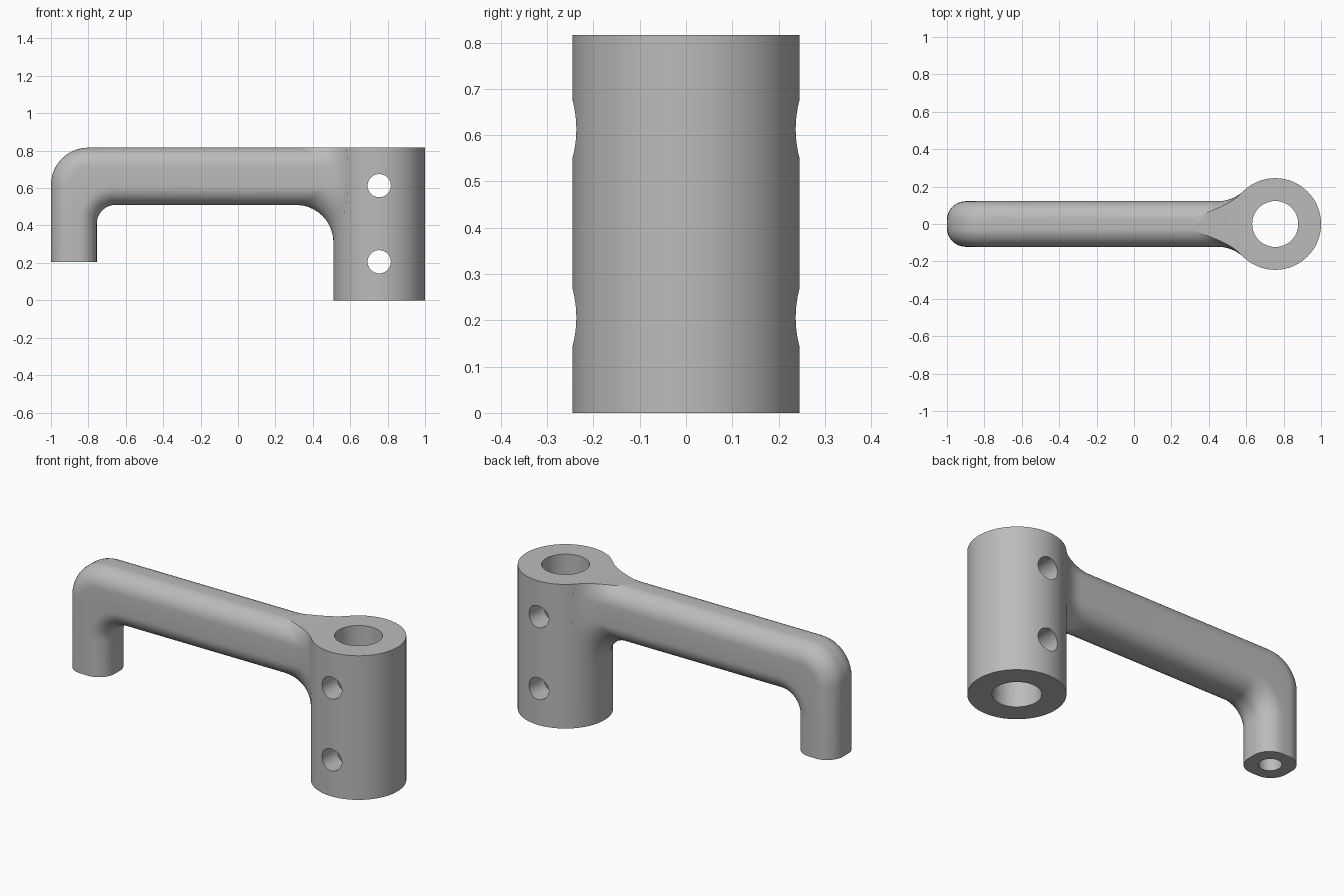
import bpy, bmesh
from math import sin, cos, pi, sqrt, radians
from mathutils import Vector

if "Cube" in bpy.data.objects:
    bpy.data.objects.remove(bpy.data.objects["Cube"])

TOP, BOTTOM = 0.8165, 0.51      # arm height range
HALF, EDGE = 0.122, 0.1         # arm half width, edge rounding
AXIS_X, TUBE_R = 0.755, 0.245   # tube position and radius
BLEND = 0.2                     # fillet between arm and tube
LEG_X, LEG_Z = -0.8775, 0.205   # leg centre and its lower end
STEPS = 10

metal = bpy.data.materials.new("grey metal")
metal.use_nodes = True
GREY = (0.5, 0.5, 0.5, 1)
metal.diffuse_color = GREY
metal.node_tree.nodes["Principled BSDF"].inputs["Base Color"].default_value = GREY


def add_object(name, bm):
    bmesh.ops.recalc_face_normals(bm, faces=bm.faces)
    mesh = bpy.data.meshes.new(name)
    bm.to_mesh(mesh)
    bm.free()
    mesh.materials.append(metal)
    obj = bpy.data.objects.new(name, mesh)
    bpy.context.collection.objects.link(obj)
    return obj


def cylinder(name, radius, start, end, sides):
    start, end = Vector(start), Vector(end)
    bm = bmesh.new()
    bmesh.ops.create_cone(bm, cap_ends=True, segments=sides, radius1=radius,
                          radius2=radius, depth=(end - start).length)
    turn = (end - start).to_track_quat('Z', 'Y').to_matrix().to_4x4()
    bmesh.ops.transform(bm, matrix=turn, verts=bm.verts)
    bmesh.ops.translate(bm, vec=(start + end) / 2, verts=bm.verts)
    return add_object(name, bm)


def combine(target, other, operation):
    mod = target.modifiers.new("combine", 'BOOLEAN')
    mod.operation, mod.solver, mod.object = operation, 'EXACT', other
    bpy.context.view_layer.objects.active = target
    bpy.ops.object.modifier_apply(modifier=mod.name)
    bpy.data.objects.remove(other)


def arm_row(side_y, upper, angle):
    """One lengthwise line of the arm: up the leg, round the bend, into the tube."""
    y = side_y * (HALF - EDGE) + EDGE * cos(angle)
    depth = EDGE * (1 - abs(sin(angle)))
    # Leg and bend
    if upper:
        centre, radius = Vector((-0.8, 0, TOP - 0.2)), 0.2 - depth
    else:
        centre, radius = Vector((-0.655, 0, BOTTOM - 0.1)), 0.1 + depth
    row = [Vector((centre.x - radius, y, LEG_Z))]
    for i in range(STEPS + 1):
        a = pi / 2 * i / STEPS
        row.append(centre + Vector((-radius * cos(a), y, radius * sin(a))))
    # Rolling-ball fillet onto the tube wall
    normal = Vector((0, cos(angle), sin(angle)))
    ball = Vector((0, y, row[-1].z)) + BLEND * normal
    reach = sqrt((TUBE_R + BLEND) ** 2 - ball.y ** 2)
    ball.x = AXIS_X - reach
    toward_tube = Vector((reach, -ball.y, 0)).normalized()
    for i in range(STEPS + 1):
        row.append(ball + BLEND * (-normal).slerp(toward_tube, i / STEPS))
    # End buried inside the tube
    row.append(Vector((AXIS_X - 0.055, row[-1].y * 0.9, row[-1].z)))
    return row


# Arm with bent leg
rows = []
for quarter, (side_y, upper) in enumerate([(1, True), (-1, True), (-1, False), (1, False)]):
    for i in range(STEPS + 1):
        rows.append(arm_row(side_y, upper, pi / 2 * (quarter + i / STEPS)))
bm = bmesh.new()
grid = [[bm.verts.new(p) for p in row] for row in rows]
for k, row in enumerate(grid):
    following = grid[(k + 1) % len(grid)]
    for j in range(len(row) - 1):
        bm.faces.new((row[j], row[j + 1], following[j + 1], following[j]))
bm.faces.new([row[0] for row in grid])
bm.faces.new([row[-1] for row in grid])
arm = add_object("arm", bm)

# Tube joined to the arm
handle = cylinder("crank_handle", TUBE_R, (AXIS_X, 0, 0), (AXIS_X, 0, 1.2), 96)
combine(handle, arm, 'UNION')

# Flat top
bm = bmesh.new()
bmesh.ops.create_cube(bm, size=3)
bmesh.ops.translate(bm, vec=(0, 0, TOP - 0.0005 + 1.5), verts=bm.verts)
combine(handle, add_object("top_cutter", bm), 'DIFFERENCE')

# Bore, cross holes and leg hole
combine(handle, cylinder("bore", 0.123, (AXIS_X, 0, -0.2), (AXIS_X, 0, 1), 64), 'DIFFERENCE')
for z in (0.206, 0.613):
    combine(handle, cylinder("cross_hole", 0.062, (AXIS_X, -0.5, z), (AXIS_X, 0.5, z), 48), 'DIFFERENCE')
combine(handle, cylinder("leg_hole", 0.058, (LEG_X, 0, 0), (LEG_X, 0, 0.45), 48), 'DIFFERENCE')

# Smooth shading with crisp edges
bpy.ops.object.select_all(action='DESELECT')
handle.select_set(True)
bpy.context.view_layer.objects.active = handle
bpy.ops.object.shade_smooth_by_angle(angle=radians(30))
